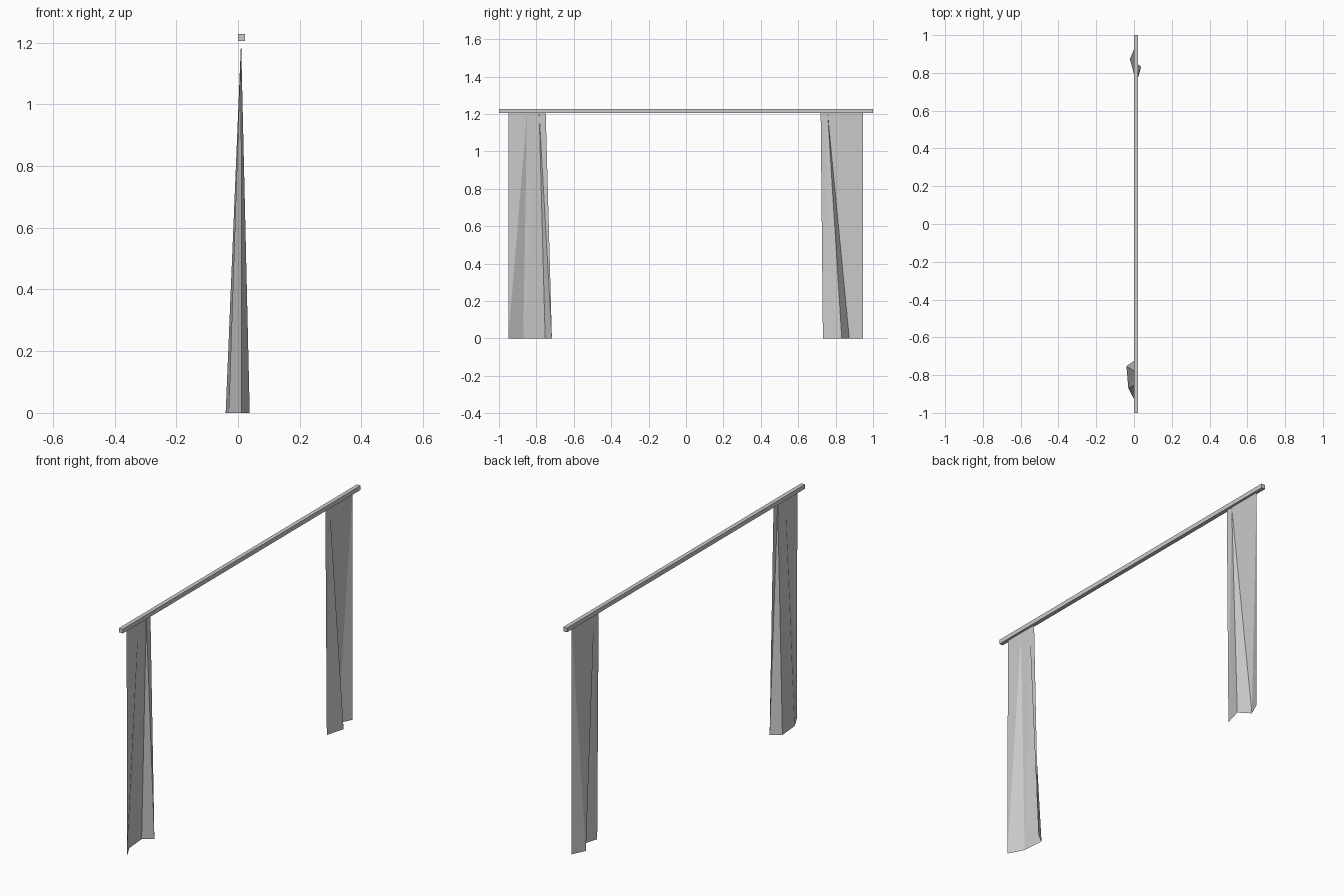
import bpy

if "Cube" in bpy.data.objects:
    bpy.data.objects.remove(bpy.data.objects["Cube"])

ROD_Z, ROD_TOP, SHEET_X = 1.205, 1.228, 0.01


def curtain(name, hem, head, faces):
    """Thin pleated sheet: hem is (x, y) points on the floor, head is y points under the rod."""
    verts = [(x, y, 0) for x, y in hem] + [(SHEET_X, y, ROD_Z) for y in head]
    mesh = bpy.data.meshes.new(name)
    mesh.from_pydata(verts, [], faces)
    mesh.update()
    obj = bpy.data.objects.new(name, mesh)
    bpy.context.collection.objects.link(obj)
    return obj


# Curtain rod
bpy.ops.mesh.primitive_cube_add(size=1, location=(0.011, 0, (ROD_Z + ROD_TOP) / 2))
rod = bpy.context.object
rod.name = "curtain_rod"
rod.scale = (0.022, 2.0, ROD_TOP - ROD_Z)

# Front curtain, folded out to -x
curtain("front_curtain",
        [(0.012, -0.95), (-0.03, -0.87), (-0.04, -0.753), (0.01, -0.717)],
        [-0.95, -0.85, -0.785, -0.75],
        [(0, 1, 5), (0, 5, 4), (1, 2, 6), (1, 6, 5), (2, 3, 6), (3, 7, 6)])

# Back curtain, one zigzag pleat
curtain("back_curtain",
        [(0.01, 0.732), (0.038, 0.833), (-0.022, 0.873), (0.012, 0.947)],
        [0.72, 0.757, 0.947],
        [(0, 1, 5), (0, 5, 4), (1, 2, 5), (2, 3, 6), (2, 6, 5)])
